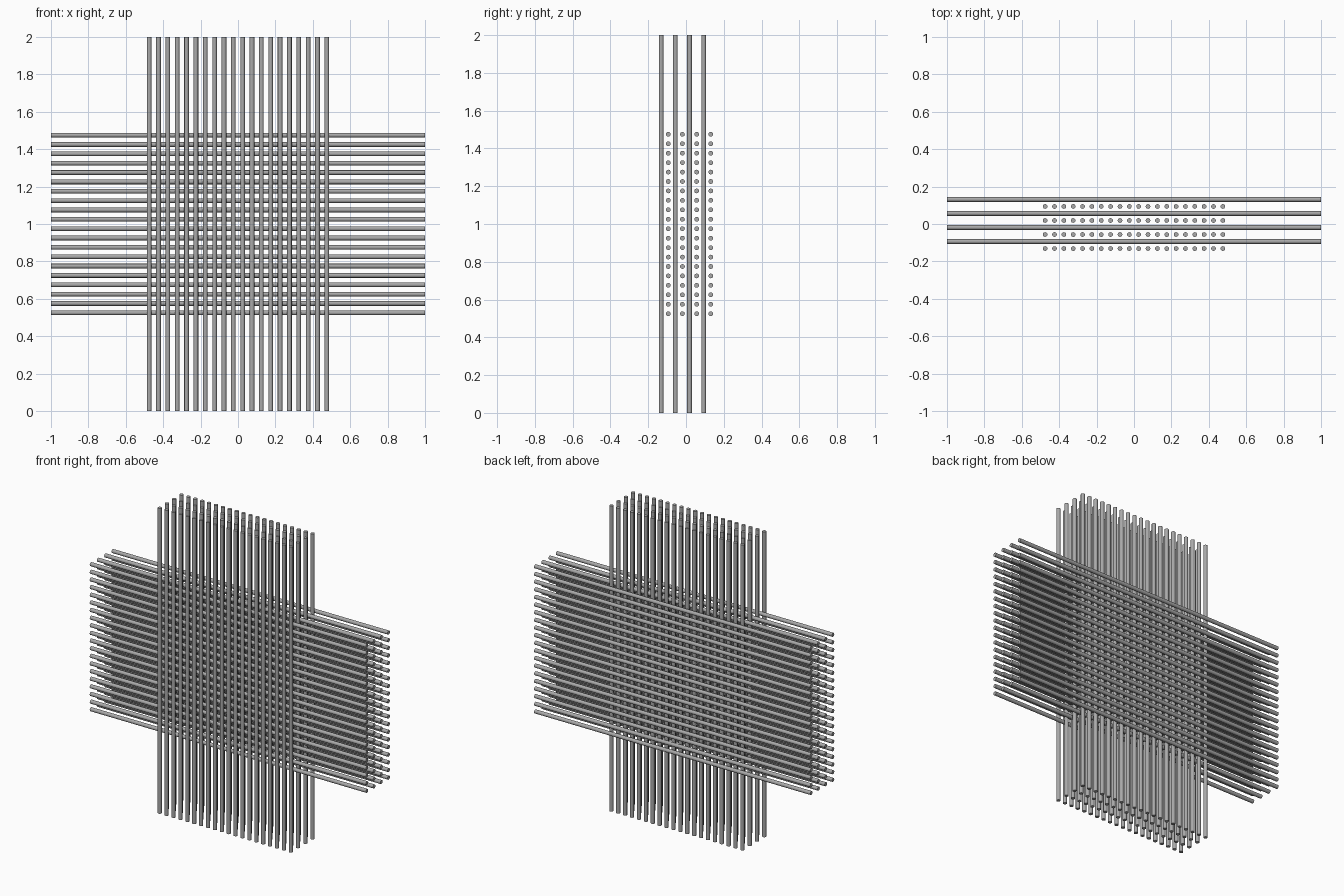
import bpy
import math

if "Cube" in bpy.data.objects:
    bpy.data.objects.remove(bpy.data.objects["Cube"], do_unlink=True)

RADIUS, LENGTH = 0.0125, 2.0
RODS, PITCH = 20, 0.05
LAYERS, LAYER_STEP = 8, 0.0375

steel = bpy.data.materials.new("steel grey")
steel.use_nodes = True
colour = (0.4, 0.4, 0.4, 1)
steel.diffuse_color = colour
steel.node_tree.nodes["Principled BSDF"].inputs["Base Color"].default_value = colour


def rod_layer(name, y, upright):
    """One flat row of parallel rods, repeated with an array modifier."""
    start = -PITCH * (RODS - 1) / 2
    loc = (start, y, 1) if upright else (0, y, 1 + start)
    bpy.ops.mesh.primitive_cylinder_add(vertices=16, radius=RADIUS, depth=LENGTH)
    rod = bpy.context.object
    rod.name = name
    rod.data.materials.append(steel)
    if not upright:
        rod.rotation_euler.y = math.pi / 2
        bpy.ops.object.transform_apply(location=False, rotation=True, scale=False)
    rod.location = loc
    bpy.ops.object.shade_smooth_by_angle(angle=math.radians(40))
    row = rod.modifiers.new("row", 'ARRAY')
    row.count = RODS
    row.use_relative_offset = False
    row.use_constant_offset = True
    row.constant_offset_displace = (PITCH, 0, 0) if upright else (0, 0, PITCH)


# Alternating upright and level layers, front to back
for i in range(LAYERS):
    upright = i % 2 == 0
    kind = "upright_rods" if upright else "level_rods"
    rod_layer(f"{kind}_{i // 2 + 1}", (i - (LAYERS - 1) / 2) * LAYER_STEP, upright)
